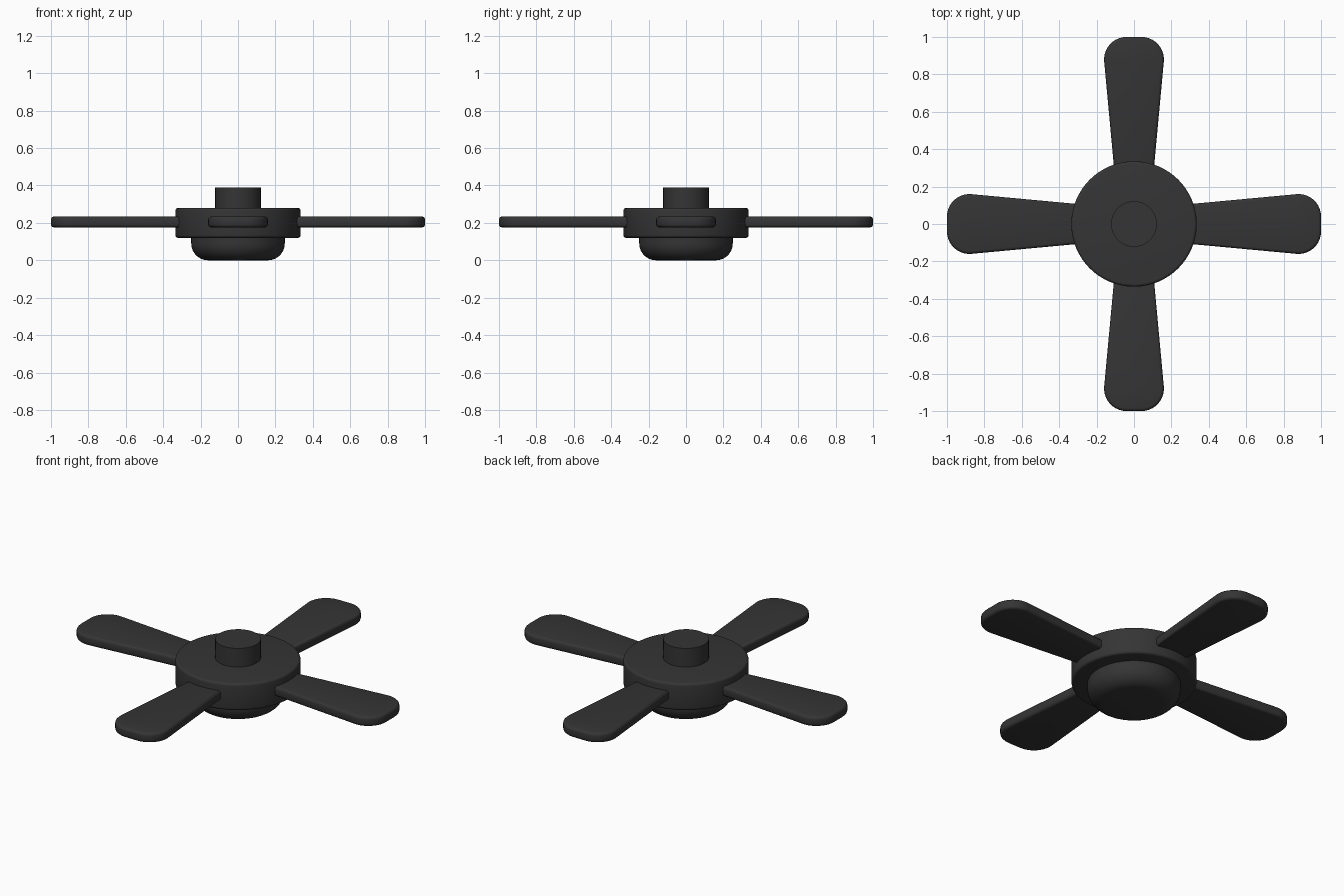
import bpy, bmesh, math

if "Cube" in bpy.data.objects:
    bpy.data.objects.remove(bpy.data.objects["Cube"])

metal = bpy.data.materials.new("dark_metal")
metal.diffuse_color = (0.035, 0.035, 0.035, 1)
metal.use_nodes = True
metal.node_tree.nodes["Principled BSDF"].inputs["Base Color"].default_value = metal.diffuse_color


def finish(name, bm):
    bmesh.ops.recalc_face_normals(bm, faces=bm.faces)
    mesh = bpy.data.meshes.new(name)
    bm.to_mesh(mesh)
    bm.free()
    ob = bpy.data.objects.new(name, mesh)
    bpy.context.collection.objects.link(ob)
    mesh.materials.append(metal)
    bpy.ops.object.select_all(action='DESELECT')
    ob.select_set(True)
    bpy.context.view_layer.objects.active = ob
    bpy.ops.object.shade_smooth_by_angle(angle=math.radians(35))
    return ob


def arc(cx, cy, r, a0, a1, n):
    return [(cx + r * math.cos(math.radians(a0 + (a1 - a0) * i / n)),
             cy + r * math.sin(math.radians(a0 + (a1 - a0) * i / n)))
            for i in range(n + 1)]


def lathe(name, profile, steps=64):
    bm = bmesh.new()
    vs = [bm.verts.new((r, 0, z)) for r, z in profile]
    edges = [bm.edges.new(p) for p in zip(vs, vs[1:])]
    bmesh.ops.spin(bm, geom=vs + edges, cent=(0, 0, 0), axis=(0, 0, 1),
                   angle=math.tau, steps=steps)
    bmesh.ops.remove_doubles(bm, verts=bm.verts, dist=1e-5)
    return finish(name, bm)


# Motor housing: wide drum with softened rims
b = 0.015
lathe("motor_housing", [(0, 0.12)] + arc(0.335 - b, 0.12 + b, b, -90, 0, 4)
      + arc(0.335 - b, 0.28 - b, b, 0, 90, 4) + [(0, 0.28)])

# Rounded lower cap
lathe("lower_cap", [(0, 0)] + arc(0.16, 0.09, 0.09, -90, 0, 10)
      + [(0.25, 0.13), (0, 0.13)])

# Mounting stem
lathe("mounting_stem", [(0, 0.27), (0.122, 0.27), (0.122, 0.39), (0, 0.39)])

# Four flared blades with rounded tips
tip = arc(0.88, 0.04, 0.12, 95, 0, 10)
half = [(0.26, 0.103)] + tip
outline = half + [(x, -y) for x, y in reversed(half)]
for i in range(4):
    bm = bmesh.new()
    face = bm.faces.new([bm.verts.new((x, y, 0.176)) for x, y in outline])
    ext = bmesh.ops.extrude_face_region(bm, geom=[face])
    top = [v for v in ext["geom"] if isinstance(v, bmesh.types.BMVert)]
    bmesh.ops.translate(bm, verts=top, vec=(0, 0, 0.058))
    bmesh.ops.recalc_face_normals(bm, faces=bm.faces)
    rims = [e for e in bm.edges if abs(e.verts[0].co.z - e.verts[1].co.z) < 1e-4]
    bmesh.ops.bevel(bm, geom=rims, offset=0.016, segments=3, profile=0.5,
                    affect='EDGES')
    blade = finish(f"blade_{i + 1}", bm)
    blade.rotation_euler.z = i * math.pi / 2
